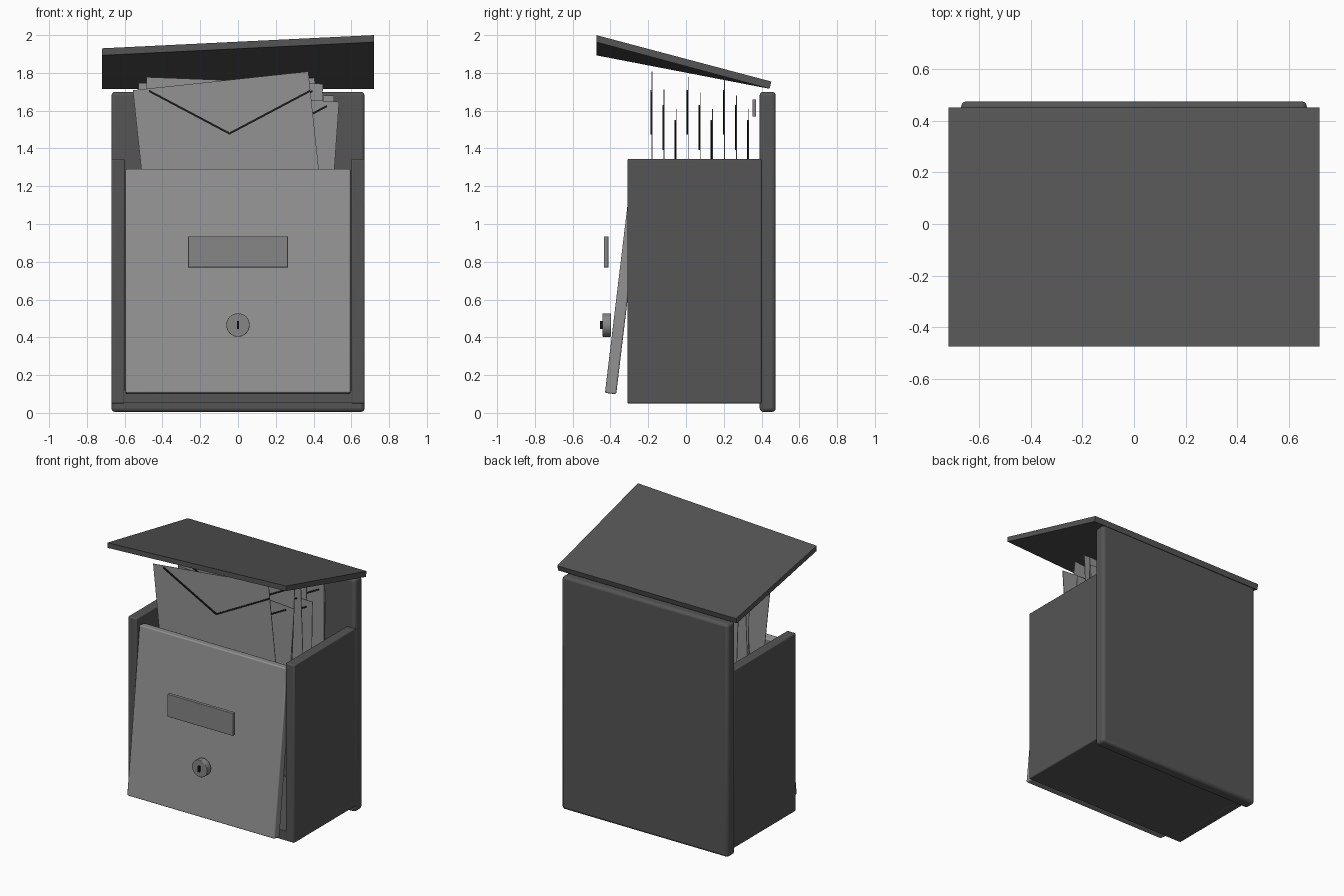
import bpy, bmesh, math
from mathutils import Matrix, Vector

if "Cube" in bpy.data.objects:
    bpy.data.objects.remove(bpy.data.objects["Cube"])


def material(name, v):
    m = bpy.data.materials.new(name)
    m.diffuse_color = (v, v, v, 1)
    m.use_nodes = True
    m.node_tree.nodes["Principled BSDF"].inputs["Base Color"].default_value = m.diffuse_color
    return m


BODY = material("dark grey metal", 0.09)
LIGHT = material("light grey", 0.29)
TRIM = material("mid grey trim", 0.24)
INK = material("black line", 0.01)


def finish(name, bm, mat, bevel=0.0):
    bmesh.ops.recalc_face_normals(bm, faces=bm.faces)
    me = bpy.data.meshes.new(name)
    bm.to_mesh(me)
    bm.free()
    ob = bpy.data.objects.new(name, me)
    bpy.context.collection.objects.link(ob)
    me.materials.append(mat)
    if bevel:
        b = ob.modifiers.new("rounded edges", 'BEVEL')
        b.width, b.segments = bevel, 3
    bpy.ops.object.select_all(action='DESELECT')
    bpy.context.view_layer.objects.active = ob
    ob.select_set(True)
    bpy.ops.object.shade_smooth_by_angle(angle=math.radians(35))
    return ob


def box(name, x, y, z, mat, bevel=0.0, rot=None):
    """Box from (min, max) ranges; rot is applied about the box centre."""
    r = (x, y, z)
    size = [b - a for a, b in r]
    centre = Vector([(a + b) / 2 for a, b in r])
    bm = bmesh.new()
    bmesh.ops.create_cube(bm, size=1)
    bmesh.ops.scale(bm, vec=size, verts=bm.verts)
    m = Matrix.Translation(centre) @ (rot or Matrix())
    bmesh.ops.transform(bm, matrix=m, verts=bm.verts)
    return finish(name, bm, mat, bevel)


def prism(name, outline, y0, y1, mat):
    """Extrude an x-z outline along y."""
    bm = bmesh.new()
    f = bm.faces.new([bm.verts.new((x, y0, z)) for x, z in outline])
    ext = bmesh.ops.extrude_face_region(bm, geom=[f])
    vs = [v for v in ext['geom'] if isinstance(v, bmesh.types.BMVert)]
    bmesh.ops.translate(bm, vec=(0, y1 - y0, 0), verts=vs)
    return finish(name, bm, mat)


# Box body
box("back_panel", (-0.67, 0.67), (0.39, 0.475), (0.005, 1.70), BODY, 0.02)
for side, s in (("left", -1), ("right", 1)):
    box(side + "_side_panel", tuple(sorted((s * 0.60, s * 0.67))),
        (-0.31, 0.40), (0.05, 1.345), BODY, 0.008)
box("floor_panel", (-0.665, 0.665), (-0.308, 0.40), (0.052, 0.12), BODY)

# Tilted front door, hung from its top edge
tilt = math.atan2(0.12, 1.0)
box("front_door", (-0.595, 0.595), (-0.358, -0.298), (0.098, 1.294), LIGHT, 0.008,
    Matrix.Rotation(-tilt, 4, 'X'))

# Name plate, lock and small rear plate
box("name_plate", (-0.265, 0.265), (-0.435, -0.41), (0.77, 0.935), TRIM, 0.004)
bm = bmesh.new()
bmesh.ops.create_cone(bm, cap_ends=True, segments=40, radius1=0.062, radius2=0.062, depth=0.045)
bmesh.ops.transform(bm, verts=bm.verts, matrix=Matrix.Translation((0, -0.42, 0.465))
                    @ Matrix.Rotation(math.pi / 2, 4, 'X'))
finish("lock", bm, TRIM, 0.004)
box("key_slot", (-0.006, 0.006), (-0.455, -0.44), (0.445, 0.487), INK)
box("rear_plate", (-0.2, 0.2), (0.352, 0.37), (1.57, 1.66), TRIM)

# Lid: level at the back, skewed up to the right at the front
bm = bmesh.new()
bmesh.ops.create_cube(bm, size=1)
for v in bm.verts:
    right, front, top = v.co.x > 0, v.co.y < 0, v.co.z > 0
    v.co.x = 0.72 if right else -0.72
    if front:
        v.co.y = -0.475
        v.co.z = (2.0 if right else 1.93) - (0 if top else 0.037)
    else:
        v.co.y = 0.452 if top else 0.442
        v.co.z = 1.754 if top else 1.716
finish("lid", bm, BODY)

# Letters: (x, turn in degrees), three heights repeating
letters = [(-0.055, 6.1), (0.045, -4), (0.0, 1), (-0.03, -2.2), (0.0, 2),
           (0.03, -1), (-0.05, 1.8), (0.04, 0), (0.0, -1)]
for i, (x, turn) in enumerate(letters):
    y = -0.18 + i * 0.064
    top = 1.76 - (i % 3) * 0.08
    box(f"envelope_{i + 1}", (x - 0.467, x + 0.467), (y - 0.002, y + 0.002),
        (top - 0.7, top), LIGHT, 0, Matrix.Rotation(math.radians(-turn), 4, 'Y'))
    # Flap line in a V
    a, c, t, w = top - 0.05, top - 0.275, 0.012, 0.425
    cx = -0.045 if i == 0 else x
    prism(f"flap_line_{i + 1}",
          [(cx - w, a), (cx, c), (cx + w, a), (cx + w, a - t), (cx, c - t), (cx - w, a - t)],
          y - 0.009, y - 0.002, INK)
